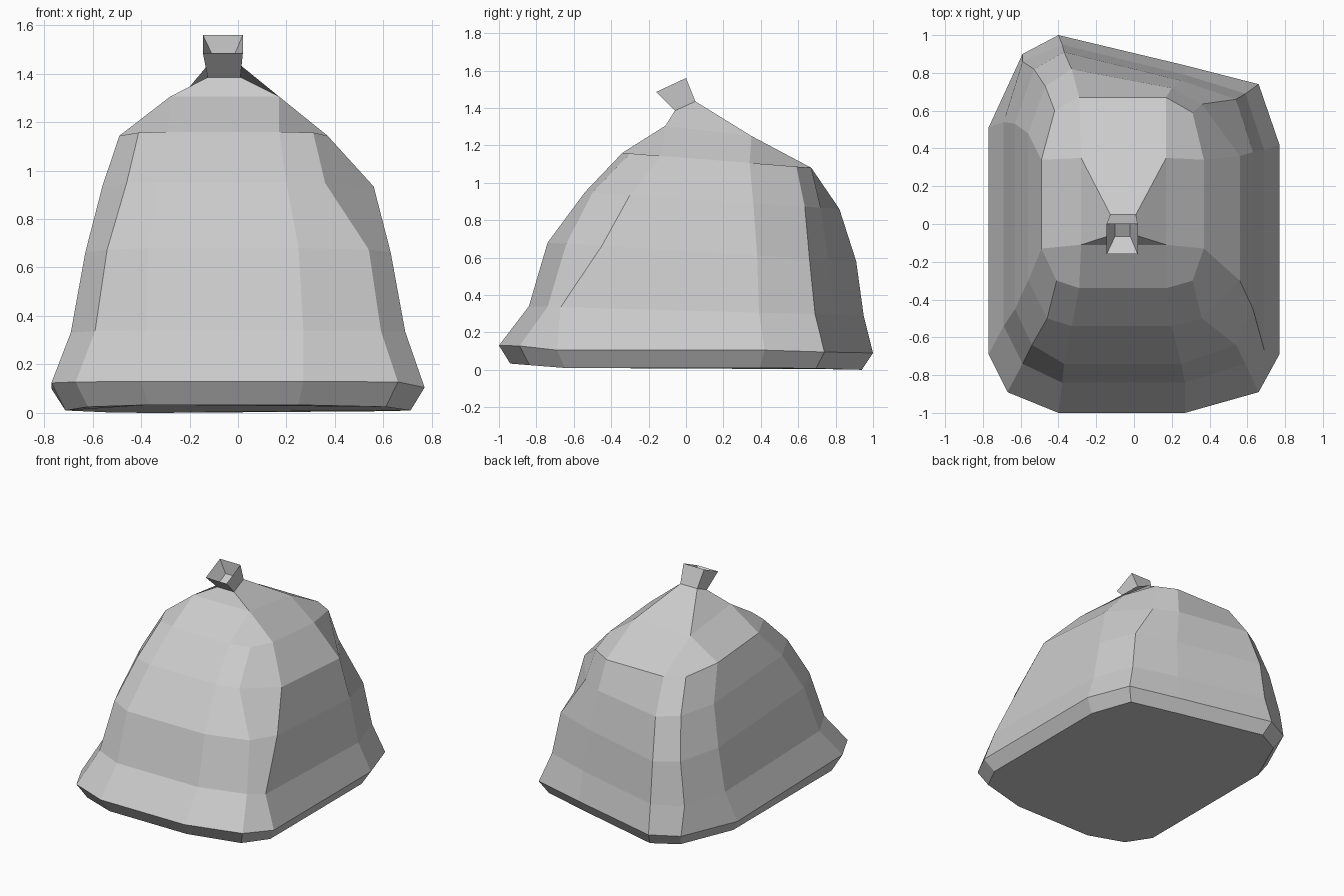
import bpy, bmesh

if "Cube" in bpy.data.objects:
    bpy.data.objects.remove(bpy.data.objects["Cube"])

# Profiles from the hem (first value) up to the shoulder (last value)
side_r = [.77, .69, .63, .56, .37]
side_l = [-.77, -.69, -.63, -.56, -.49]
corner_fr = [.66, .59, .54, .36, .31]
corner_fl = [-.67, -.59, -.54, -.46, -.41]
corner_bl = [-.59, -.59, -.53, -.47, -.42]
mid_r = [.27, .27, .25, .20, .17]
mid_l = [-.40, -.38, -.37, -.33, -.29]
front_y = [-1, -.84, -.74, -.54, -.34]
front_corner_y = [-.89, -.74, -.64, -.50, -.30]
side_r_front_y = [-.69, -.67, -.45, -.30, -.13]
side_l_front_y = [-.69, -.54, -.45, -.30, -.13]
side_r_back_y = [.42, .39, .38, .36, .34]
corner_br_y = [.74, .69, .66, .635, .59]
back_r_y = [.84, .79, .76, .72, .67]
back_l_y = [1.0, .95, .91, .82, .67]
corner_bl_y = [.90, .86, .82, .73, .60]
side_l_back_y = [.51, .54, .53, .48, .34]
front_z = [.13, .34, .68, .95, 1.16]
back_z = [.09, .29, .58, .86, 1.08]

# Twelve vertical folds, counter-clockwise from the front left
folds = [(mid_l, front_y), (mid_r, front_y), (corner_fr, front_corner_y),
         (side_r, side_r_front_y), (side_r, side_r_back_y), (corner_fr, corner_br_y),
         (mid_r, back_r_y), (mid_l, back_l_y), (corner_bl, corner_bl_y),
         (side_l, side_l_back_y), (side_l, side_l_front_y), (corner_fl, front_corner_y)]


def bridge(bm, a, b):
    n = len(a)
    for i in range(n):
        j = (i + 1) % n
        bm.faces.new((a[i], a[j], b[j], b[i]))


def square(bm, x0, x1, yf, zf, yb, zb):
    return [bm.verts.new(p) for p in
            ((x0, yf, zf), (x1, yf, zf), (x1, yb, zb), (x0, yb, zb))]


bm = bmesh.new()

# Underside, slightly tucked in from the hem
base = []
for xs, ys in folds:
    y = ys[0] * .94
    z = .01 + max(0, (-y - .65) * .08) - max(0, (y - .6) * .03)
    base.append(bm.verts.new((xs[0] * .925, y, z)))
bm.faces.new(base[::-1])

# Bulging body
ring = base
for k in range(5):
    new = []
    for xs, ys in folds:
        t = (ys[k] - front_y[k]) / (back_l_y[k] - front_y[k])
        z = front_z[k] + (back_z[k] - front_z[k]) * t
        if k == 0 and 3 <= len(new) <= 4:
            z = .105
        new.append(bm.verts.new((xs[k], ys[k], z)))
    bridge(bm, ring, new)
    ring = new

# Shoulder: rounded ring closes down to four corners
cap = square(bm, -.28, .17, -.11, 1.305, .35, 1.25)
for k in range(4):
    a, nxt = 3 * k, cap[(k + 1) % 4]
    bm.faces.new((ring[a], ring[a + 1], nxt, cap[k]))
    bm.faces.new((ring[a + 1], ring[a + 2], ring[(a + 3) % 12], nxt))

# Tied neck and flared open mouth
neck = square(bm, -.125, .01, -.06, 1.385, .05, 1.435)
mouth = square(bm, -.145, .02, -.16, 1.485, 0, 1.56)
throat = square(bm, -.10, -.02, -.065, 1.43, 0, 1.465)
bridge(bm, cap, neck)
bridge(bm, neck, mouth)
bridge(bm, mouth, throat)
bm.faces.new(throat)

bmesh.ops.recalc_face_normals(bm, faces=bm.faces)
mesh = bpy.data.meshes.new("tied_bag")
bm.to_mesh(mesh)
bm.free()
bpy.context.collection.objects.link(bpy.data.objects.new("tied_bag", mesh))
